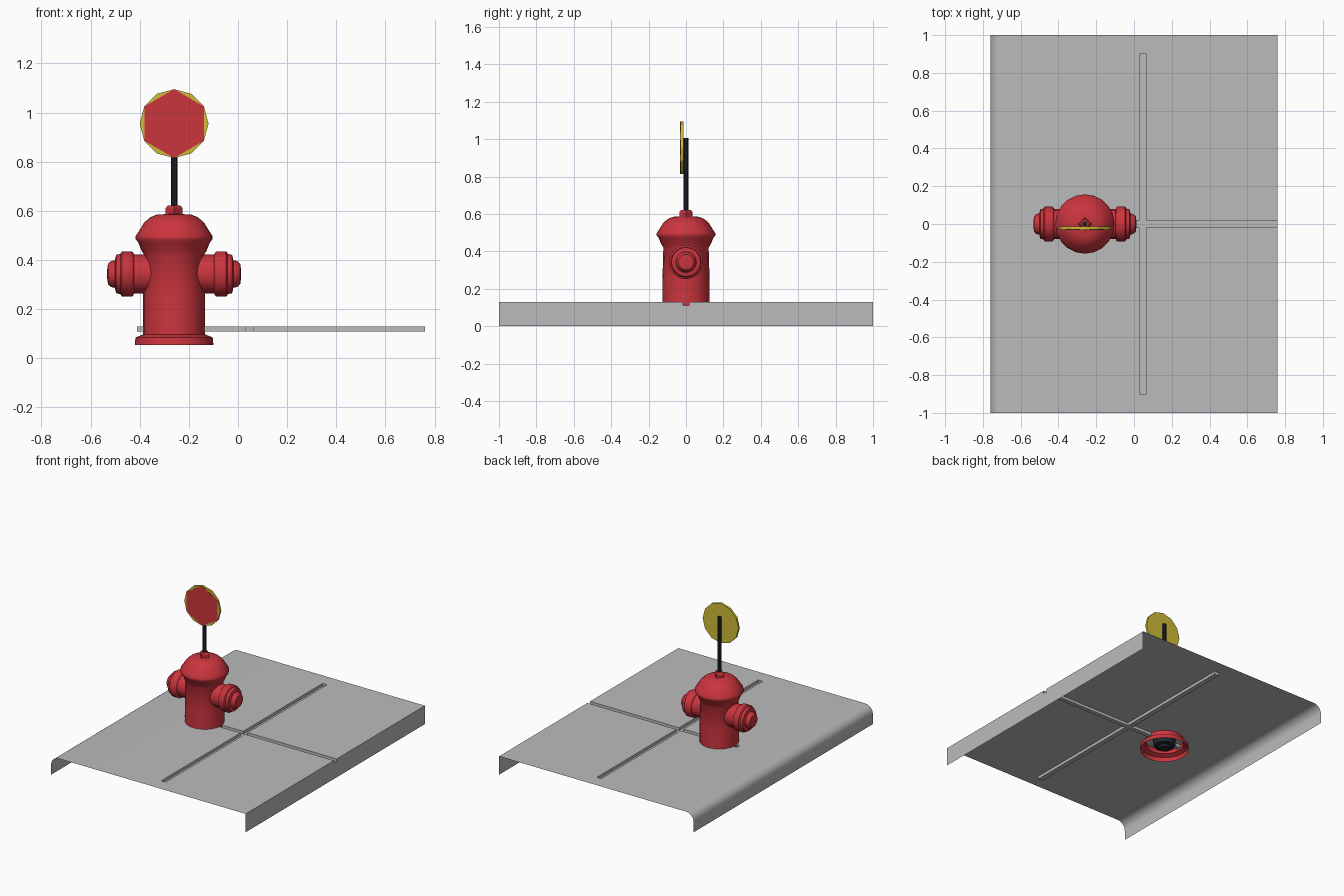
import bpy, bmesh, math
from mathutils import Matrix, Vector

if "Cube" in bpy.data.objects:
    bpy.data.objects.remove(bpy.data.objects["Cube"])


def material(name, rgb):
    m = bpy.data.materials.new(name)
    m.diffuse_color = (*rgb, 1)
    m.use_nodes = True
    m.node_tree.nodes["Principled BSDF"].inputs["Base Color"].default_value = m.diffuse_color
    return m


GREY = material("concrete_grey", (0.5, 0.5, 0.5))
RED = material("hydrant_red", (0.6, 0.035, 0.048))
DARK = material("dark_metal", (0.017, 0.018, 0.03))
YELLOW = material("sign_yellow", (0.62, 0.5, 0.04))


def finish(bm, name, mat, smooth=None, recalc=True):
    bmesh.ops.remove_doubles(bm, verts=bm.verts, dist=1e-5)
    if recalc:
        bmesh.ops.recalc_face_normals(bm, faces=bm.faces)
    me = bpy.data.meshes.new(name)
    bm.to_mesh(me)
    bm.free()
    me.materials.append(mat)
    ob = bpy.data.objects.new(name, me)
    bpy.context.collection.objects.link(ob)
    if smooth:
        bpy.context.view_layer.objects.active = ob
        ob.select_set(True)
        bpy.ops.object.shade_smooth_by_angle(angle=math.radians(smooth))
        ob.select_set(False)
    return ob


def lathe(name, profile, mat, n, xf=Matrix(), smooth=40, cap_end=True, cap_start=False, phase=0):
    """Revolve (radius, height) points around z, then apply the transform."""
    bm = bmesh.new()
    rings = []
    for r, h in profile:
        rings.append([bm.verts.new(xf @ Vector((
            r * math.cos(phase + 2 * math.pi * i / n),
            r * math.sin(phase + 2 * math.pi * i / n), h))) for i in range(n)])
    for a, b in zip(rings, rings[1:]):
        for i in range(n):
            j = (i + 1) % n
            bm.faces.new((a[i], a[j], b[j], b[i]))
    if cap_end:
        bm.faces.new(rings[-1])
    if cap_start:
        bm.faces.new(rings[0][::-1])
    flipped = xf.to_3x3().determinant() < 0
    return finish(bm, name, mat, smooth, recalc=flipped)


# Pavement: open sheet with rounded kerb, sunk joints and a straight back wall
TOP, LOW = 0.13, 0.11
R = 0.06
xs = [-0.76 + R, -0.41, 0.03, 0.065, 0.76]
ys = [-1, -0.9, -0.015, 0.015, 0.9, 1]


def height(i, j):
    cross = i == 2 and 1 <= j <= 3
    along = i >= 1 and j == 2
    return LOW if cross or along else TOP


bm = bmesh.new()


def quad(*pts):
    bm.faces.new([bm.verts.new(p) for p in pts])


for i in range(4):
    for j in range(5):
        x0, x1, y0, y1, h = xs[i], xs[i + 1], ys[j], ys[j + 1], height(i, j)
        quad((x0, y0, h), (x1, y0, h), (x1, y1, h), (x0, y1, h))
        if i < 3 and (g := height(i + 1, j)) != h:
            pts = [(x1, y0, h), (x1, y0, g), (x1, y1, g), (x1, y1, h)]
            quad(*pts)
        if j < 4 and (g := height(i, j + 1)) != h:
            quad((x0, y1, h), (x1, y1, h), (x1, y1, g), (x0, y1, g))
        if i == 3:
            quad((x1, y0, 0), (x1, y1, 0), (x1, y1, h), (x1, y0, h))
kerb = [(-0.76, 0)] + [(-0.76 + R - R * math.cos(t), TOP - R + R * math.sin(t))
                       for t in [k * math.pi / 12 for k in range(7)]]
for (xa, za), (xb, zb) in zip(kerb, kerb[1:]):
    for y0, y1 in zip(ys, ys[1:]):
        quad((xa, y0, za), (xb, y0, zb), (xb, y1, zb), (xa, y1, za))
finish(bm, "pavement", GREY, 30)

# Hydrant barrel with buried foot flange and domed bonnet
HX = -0.26
base = Matrix.Translation((HX, 0, 0))
lathe("hydrant_body", [
    (0.16, 0.055), (0.157, 0.085), (0.126, 0.097), (0.126, 0.25), (0.121, 0.42),
    (0.131, 0.435), (0.146, 0.472), (0.157, 0.485), (0.157, 0.497), (0.143, 0.518),
    (0.122, 0.552), (0.098, 0.573), (0.07, 0.585), (0.0, 0.588)],
    RED, 20, base, cap_end=False)

# Square operating nut on top
lathe("top_nut", [(0.035, 0.58), (0.035, 0.61), (0.026, 0.622)], RED, 4, base, smooth=None)

# Side outlets with collars and caps, mirrored left and right
outlet = [(0.079, 0.05), (0.079, 0.163), (0.087, 0.166), (0.092, 0.172), (0.092, 0.212),
          (0.086, 0.217), (0.082, 0.218), (0.078, 0.236), (0.056, 0.241),
          (0.053, 0.256), (0.042, 0.269), (0.02, 0.272)]
for side, a in (("right", 90), ("left", -90)):
    xf = Matrix.Translation((HX, 0, 0.343)) @ Matrix.Rotation(math.radians(a), 4, 'Y')
    lathe(side + "_outlet", outlet, RED, 16, xf)

# Dark supply pipe end hidden below the pavement
lathe("supply_pipe", [(0.035, 0.062), (0.045, 0.075), (0.068, 0.08), (0.075, 0.1), (0.075, 0.125)],
      DARK, 12, base, cap_start=True)

# Marker pole
lathe("marker_pole", [(0.013, 0.6), (0.013, 1.005)], DARK, 8, base)

# Twelve-sided marker disc with a six-sided front plate
face = Matrix.Translation((HX, 0, 0.955)) @ Matrix.Rotation(math.radians(90), 4, 'X')
lathe("marker_disc", [(0.14, 0.014), (0.14, 0.029)], YELLOW, 12, face, smooth=None, cap_start=True)
lathe("marker_front", [(0.14, 0.029), (0.14, 0.031)], RED, 6, face, smooth=None,
      cap_start=True, phase=math.pi / 2)
